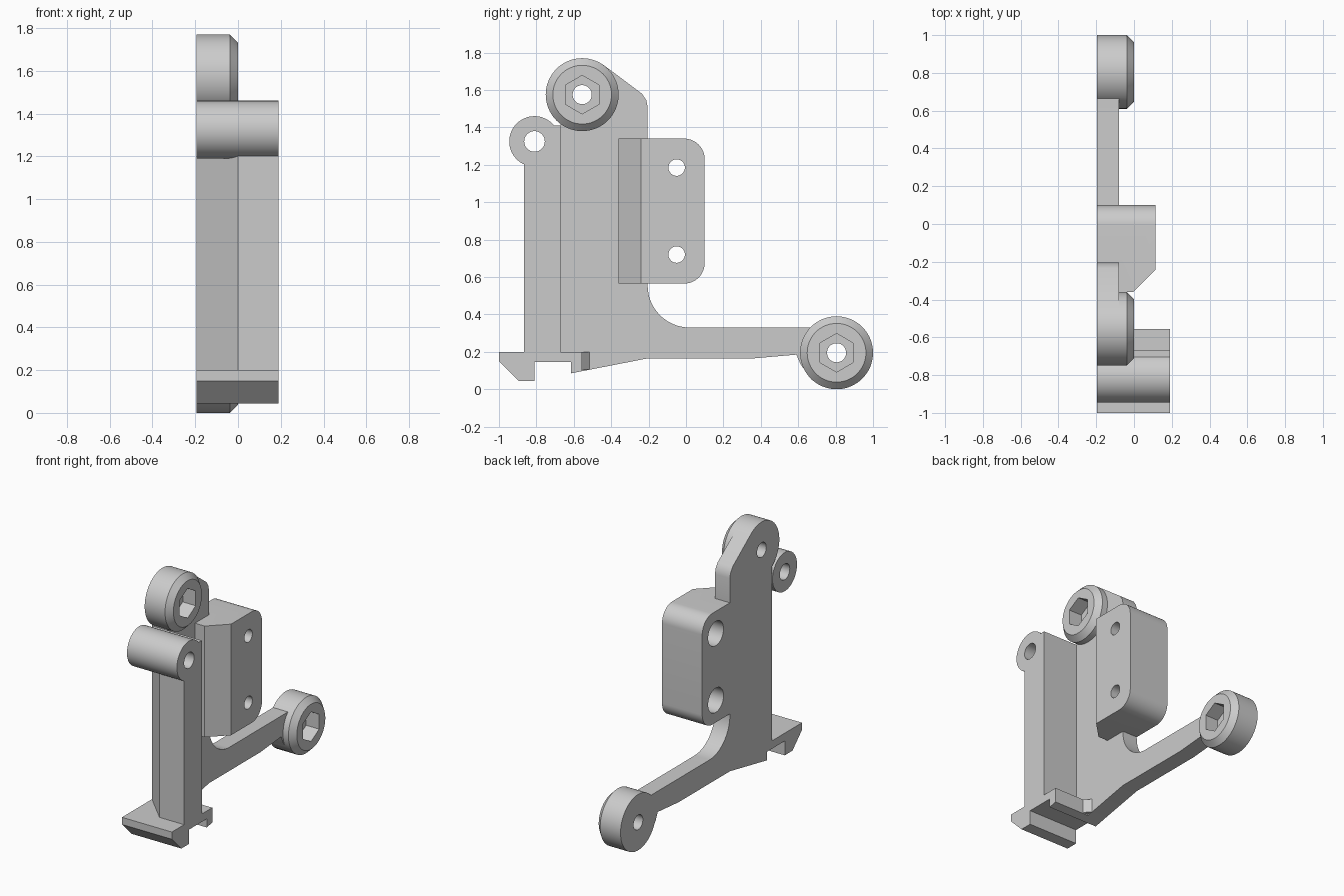
import bpy, bmesh
from math import sin, cos, radians, tau
from mathutils import Vector

if "Cube" in bpy.data.objects:
    bpy.data.objects.remove(bpy.data.objects["Cube"], do_unlink=True)

BACK, FRONT = -0.195, 0.19      # side faces of the bracket along x
PLATE = -0.08                   # visible face of the thin plate

grey = bpy.data.materials.new("light_grey_plastic")
grey.use_nodes = True
grey.diffuse_color = (0.6, 0.6, 0.6, 1)
grey.node_tree.nodes["Principled BSDF"].inputs["Base Color"].default_value = (0.6, 0.6, 0.6, 1)


def loft(name, rings):
    """Closed solid through rings with equal point counts."""
    bm = bmesh.new()
    loops = [[bm.verts.new(p) for p in ring] for ring in rings]
    n = len(loops[0])
    for a, b in zip(loops, loops[1:]):
        for i in range(n):
            j = (i + 1) % n
            bm.faces.new((a[i], a[j], b[j], b[i]))
    bm.faces.new(loops[0][::-1])
    bm.faces.new(loops[-1])
    bmesh.ops.recalc_face_normals(bm, faces=bm.faces)
    mesh = bpy.data.meshes.new(name)
    bm.to_mesh(mesh)
    bm.free()
    mesh.materials.append(grey)
    ob = bpy.data.objects.new(name, mesh)
    bpy.context.collection.objects.link(ob)
    return ob


def side_prism(name, profile, x0, x1):
    return loft(name, [[(x, y, z) for y, z in profile] for x in (x0, x1)])


def upright_prism(name, plan, z0, z1):
    return loft(name, [[(x, y, z) for x, y in plan] for z in (z0, z1)])


def arc(cy, cz, r, start, end, n=16):
    angles = [radians(start + (end - start) * i / n) for i in range(n + 1)]
    return [(cy + r * cos(a), cz + r * sin(a)) for a in angles]


def turned(name, centre, steps, n=64):
    """Round (or n-sided) body along x from (x, radius) steps."""
    cy, cz = centre
    return loft(name, [[(x, cy + r * sin(tau * i / n), cz + r * cos(tau * i / n))
                        for i in range(n)] for x, r in steps])


def combine(target, tool, operation):
    mod = target.modifiers.new(operation.lower(), "BOOLEAN")
    mod.operation, mod.object, mod.solver = operation, tool, "EXACT"
    bpy.context.view_layer.objects.active = target
    bpy.ops.object.modifier_apply(modifier=mod.name)
    bpy.data.objects.remove(tool, do_unlink=True)


UPPER, LOWER, HINGE = (-0.555, 1.575), (0.805, 0.195), (-0.81, 1.325)

# Thin plate with the rear arm and the sloped shoulder
plate = [(-0.67, 0.145), (-0.615, 0.145), (-0.615, 0.085), (-0.205, 0.165),
         (0.36, 0.165), (0.59, 0.185), (0.612, 0.135), (0.67, 0.052), (0.8, 0.05), (0.8, 0.33)]
plate += arc(0.02, 0.555, 0.225, 270, 180)
plate += [(-0.205, 1.51), (-0.212, 1.545), (-0.235, 1.58), (-0.44, 1.733), (-0.555, 1.575), (-0.67, 1.45)]
bracket = side_prism("bracket", plate, BACK, PLATE)

# Front column with one slanted side
column = upright_prism("front_column", [(BACK, -0.67), (0, -0.865), (FRONT, -0.865), (FRONT, -0.67)], 0.17, 1.41)

# Clamp foot with front hook and rear lip
foot = side_prism("clamp_foot", [(-1, 0.2), (-1, 0.15), (-0.895, 0.045), (-0.81, 0.045), (-0.81, 0.145),
                                 (-0.615, 0.145), (-0.615, 0.085), (-0.555, 0.097), (-0.555, 0.2)], BACK, FRONT)
gusset = upright_prism("lip_gusset", [(-0.1, -0.58), (-0.04, -0.58), (-0.04, -0.555), (PLATE, -0.515),
                                      (-0.1, -0.515)], 0.105, 0.2)

# Mounting block with rounded rear corners and a chamfered front edge
block = side_prism("mounting_block", [(-0.36, 1.34), (-0.36, 0.565)] + arc(-0.01, 0.675, 0.11, -90, 0)
                   + arc(-0.01, 1.23, 0.11, 0, 90), BACK, 0.115)
wedge = upright_prism("chamfer_cutter", [(-0.105, -0.46), (0.2, -0.46), (0.2, -0.155)], 0.4, 1.5)
combine(block, wedge, "DIFFERENCE")

# Hinge barrel and the two chamfered screw bosses
barrel = turned("hinge_barrel", HINGE, [(BACK, 0.135), (FRONT, 0.135)])
bosses = [turned("screw_boss", c, [(BACK, 0.195), (-0.038, 0.195), (0, 0.157)]) for c in (UPPER, LOWER)]

for part in [column, foot, gusset, block, barrel] + bosses:
    combine(bracket, part, "UNION")

# Through holes, hexagonal sockets and rear counterbores
cutters = [turned("hinge_hole", HINGE, [(-0.3, 0.055), (0.3, 0.055)], 40)]
for c in (UPPER, LOWER):
    cutters.append(turned("screw_hole", c, [(-0.3, 0.051), (0.1, 0.051)], 40))
    cutters.append(turned("hex_socket", c, [(-0.1, 0.103), (0.1, 0.103)], 6))
for z in (0.72, 1.185):
    cutters.append(turned("block_hole", (-0.05, z), [(-0.3, 0.044), (0.3, 0.044)], 40))
    cutters.append(turned("counterbore", (-0.05, z), [(-0.3, 0.085), (-0.02, 0.085)], 40))
for cutter in cutters:
    combine(bracket, cutter, "DIFFERENCE")

# Smooth the round surfaces, keep the edges crisp
bpy.ops.object.select_all(action="DESELECT")
bracket.select_set(True)
bpy.context.view_layer.objects.active = bracket
bpy.ops.object.shade_smooth_by_angle(angle=radians(25))
